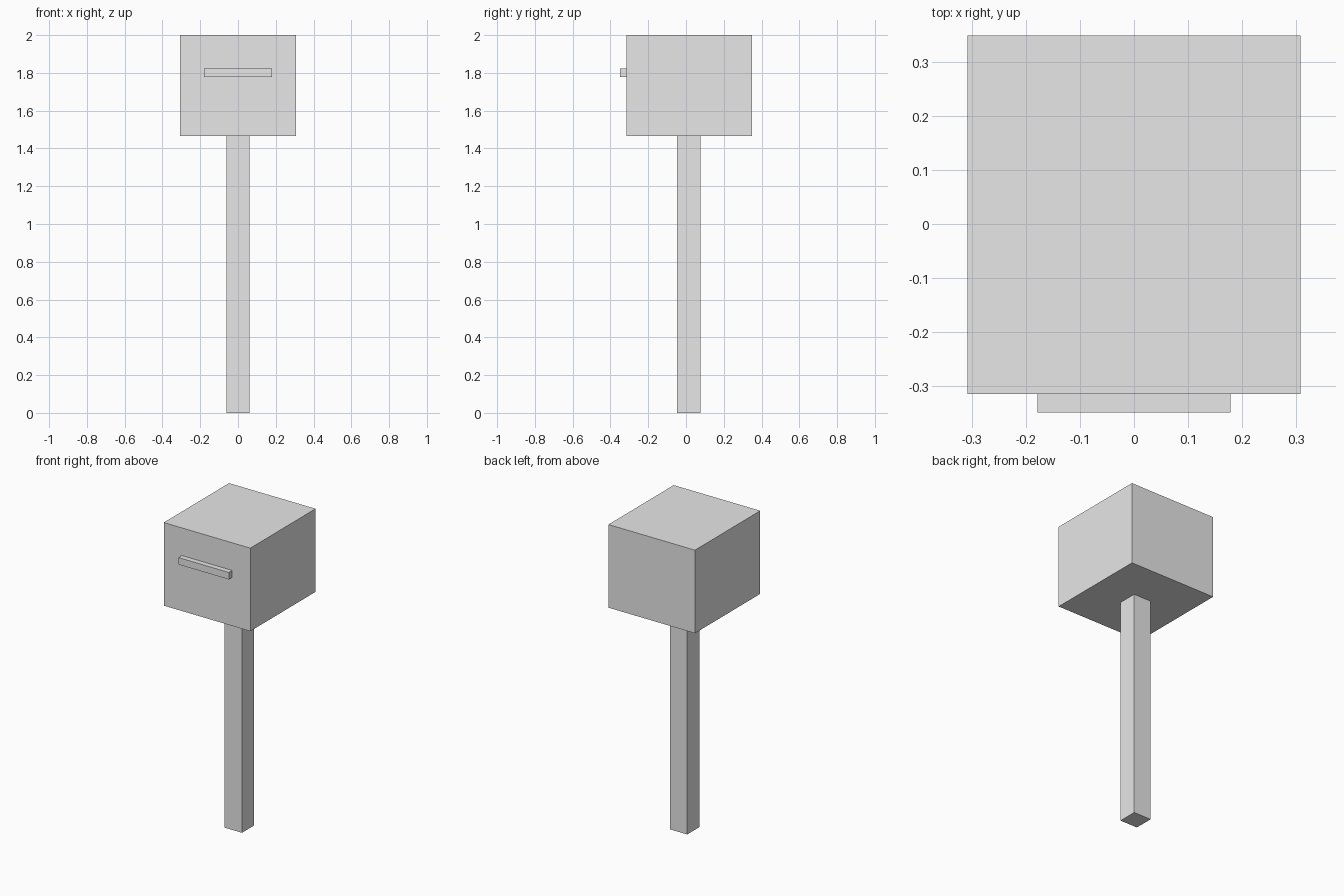
import bpy
from mathutils import Vector

cube = bpy.data.objects.get("Cube")
if cube:
    bpy.data.objects.remove(cube, do_unlink=True)

# Plain grey material shared by every part
grey = bpy.data.materials.new("light grey")
grey.use_nodes = True
colour = (0.8, 0.8, 0.8, 1)
grey.diffuse_color = colour
grey.node_tree.nodes["Principled BSDF"].inputs["Base Color"].default_value = colour


def box(name, low, high):
    """Add a box spanning two opposite corners."""
    low, high = Vector(low), Vector(high)
    bpy.ops.mesh.primitive_cube_add(size=1, location=(low + high) / 2)
    part = bpy.context.object
    part.name = name
    part.scale = high - low
    bpy.ops.object.transform_apply(location=False, rotation=False, scale=True)
    part.data.materials.append(grey)


# Square post, standing slightly behind the centre
box("post", (-0.062, -0.048, 0), (0.062, 0.076, 1.465))
# Box on top of the post
box("mail_box", (-0.308, -0.315, 1.465), (0.308, 0.349, 2))
# Horizontal bar on the front face
box("front_handle", (-0.179, -0.349, 1.777), (0.179, -0.315, 1.822))
